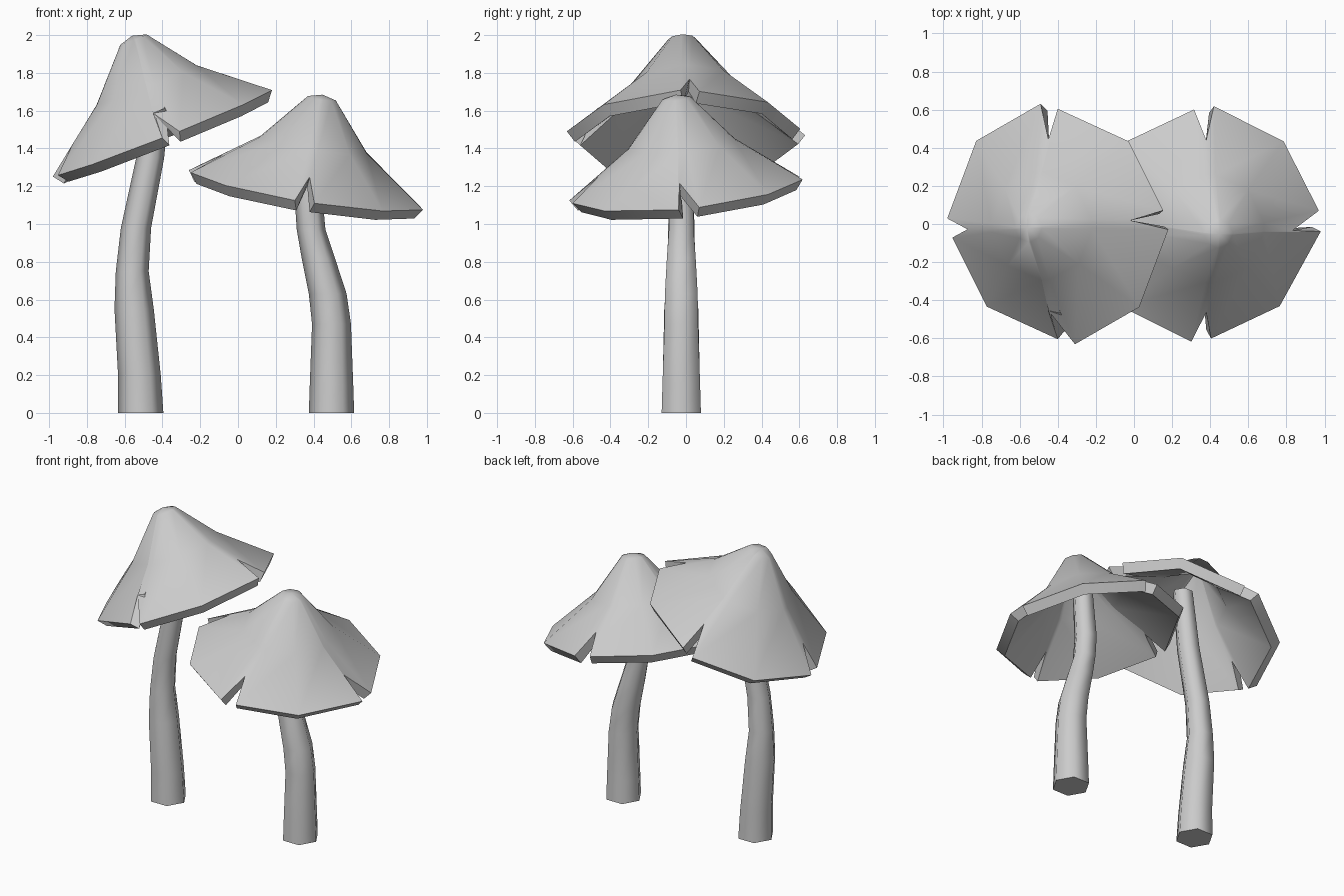
import bpy, bmesh
from math import cos, sin, pi, radians
from mathutils import Matrix, Vector

if "Cube" in bpy.data.objects:
    bpy.data.objects.remove(bpy.data.objects["Cube"])


def finish(name, bm, angle, thickness=0):
    bmesh.ops.recalc_face_normals(bm, faces=bm.faces)
    if thickness and sum(f.normal.z for f in bm.faces) < 0:
        bmesh.ops.reverse_faces(bm, faces=bm.faces)
    me = bpy.data.meshes.new(name)
    bm.to_mesh(me)
    bm.free()
    ob = bpy.data.objects.new(name, me)
    bpy.context.collection.objects.link(ob)
    bpy.ops.object.select_all(action='DESELECT')
    ob.select_set(True)
    bpy.context.view_layer.objects.active = ob
    if thickness:
        mod = ob.modifiers.new("thickness", 'SOLIDIFY')
        mod.thickness = thickness
        mod.offset = -1
        bpy.ops.object.modifier_apply(modifier=mod.name)
    bpy.ops.object.shade_smooth_by_angle(angle=radians(angle))
    return ob


def bridge(bm, a, b):
    n = len(a)
    for i in range(n):
        j = (i + 1) % n
        bm.faces.new((a[i], a[j], b[j], b[i]))


def make_stem(name, path):
    # Six-sided tapering tube; path rows are (x, z, radius)
    bm = bmesh.new()
    rings = [[bm.verts.new((x + r * cos(k * pi / 3), -0.025 + r * sin(k * pi / 3), z))
              for k in range(6)] for x, z, r in path]
    for a, b in zip(rings, rings[1:]):
        bridge(bm, a, b)
    bm.faces.new(rings[0])
    bm.faces.new(rings[-1])
    return finish(name, bm, 65)


def make_cap(name, half_rim, centre, tilt_x, tilt_y, mid_h, ring_h, top_h, lean):
    # Half the rim outline is given; the rest is its half-turn copy.
    # Every point closer than 0.5 is a notch tip and sits up on the cone.
    rim = [Vector(p) for p in half_rim] + [-Vector(p) for p in half_rim]
    bm = bmesh.new()
    outer, mid, top = [], [], []
    for p in rim:
        h = mid_h * (0.62 - p.length) / 0.34 if p.length < 0.5 else 0
        d = p.normalized()
        outer.append(bm.verts.new((p.x, p.y, h)))
        mid.append(bm.verts.new((d.x * 0.285 + lean * 0.4, d.y * 0.285, mid_h)))
        top.append(bm.verts.new((d.x * 0.075 + lean, d.y * 0.075, ring_h)))
    bridge(bm, outer, mid)
    bridge(bm, mid, top)
    apex = bm.verts.new((lean, 0, top_h))
    for i in range(len(top)):
        bm.faces.new((top[i], top[(i + 1) % len(top)], apex))
    rot = Matrix.Rotation(radians(tilt_x), 4, 'X') @ Matrix.Rotation(radians(tilt_y), 4, 'Y')
    ob_matrix = Matrix.Translation(centre) @ rot
    ob = finish(name, bm, 40, 0.07)
    ob.matrix_world = ob_matrix
    return ob


# Tall mushroom
make_stem("tall_stem", [(-0.515, 0, 0.12), (-0.522, 0.2, 0.113), (-0.55, 0.55, 0.104),
                        (-0.56, 0.75, 0.087), (-0.54, 0.98, 0.08),
                        (-0.465, 1.35, 0.074), (-0.42, 1.74, 0.065)])
make_cap("tall_cap",
         [(0.624, -0.02), (0.46, 0.03), (0.595, 0.08), (0.40, 0.44),
          (0.0, 0.605), (0.0, 0.45), (-0.097, 0.63), (-0.46, 0.43)],
         (-0.4, 0, 1.48), 2.3, -21.6, 0.268, 0.518, 0.54, 0.04)

# Short mushroom
make_stem("short_stem", [(0.495, 0, 0.12), (0.495, 0.15, 0.115), (0.495, 0.47, 0.103),
                         (0.475, 0.63, 0.1), (0.425, 0.82, 0.088),
                         (0.387, 0.97, 0.076), (0.375, 1.12, 0.074), (0.4, 1.45, 0.066)])
make_cap("short_cap",
         [(0.628, -0.05), (0.46, -0.03), (0.618, 0.06), (0.43, 0.43),
          (0.06, 0.62), (0.0, 0.455), (-0.045, 0.605), (-0.41, 0.44)],
         (0.36, 0, 1.18), 6, 9.2, 0.245, 0.495, 0.515, 0.005)
